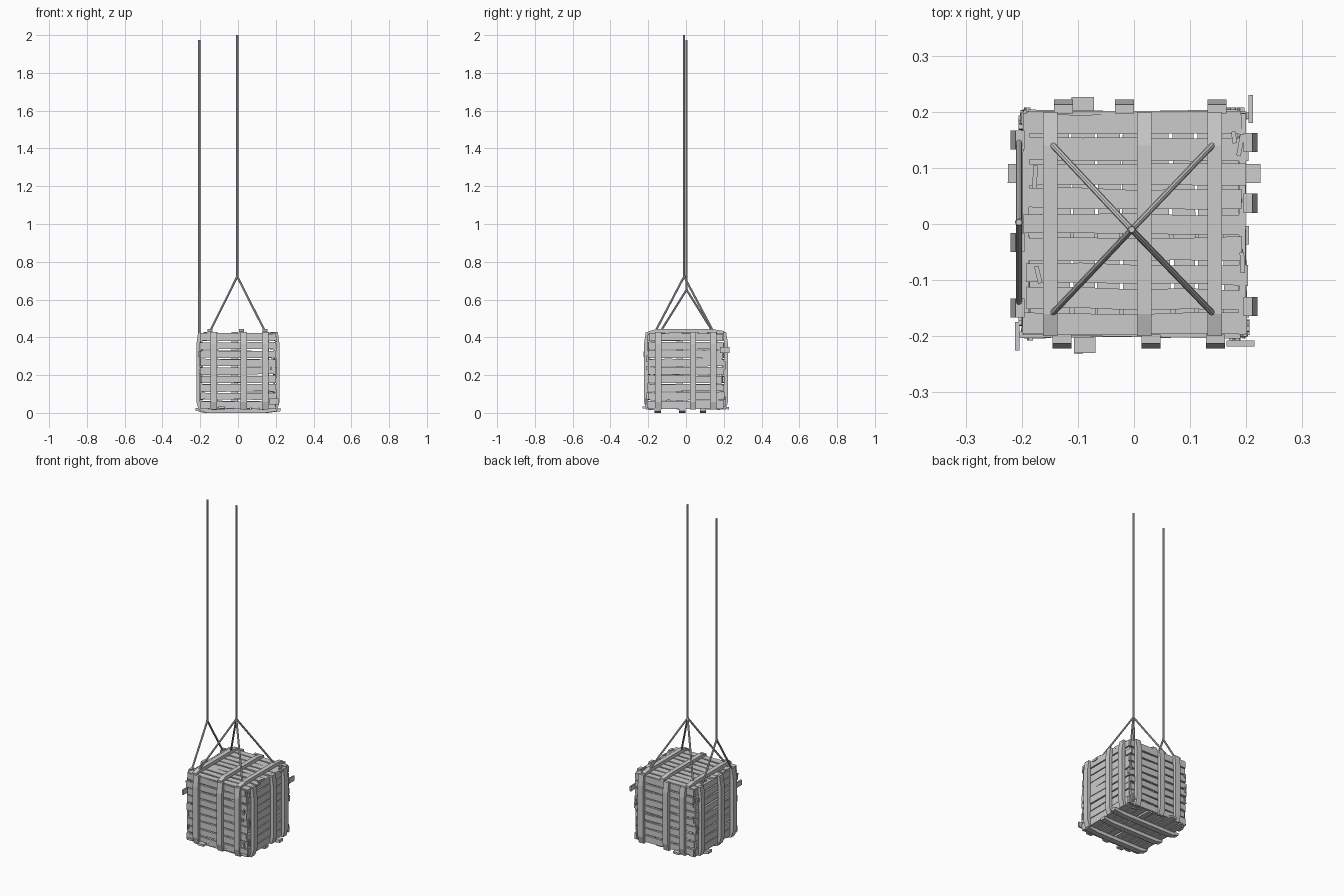
import bpy, bmesh, math, random
from mathutils import Matrix, Vector

random.seed(7)
if "Cube" in bpy.data.objects:
    bpy.data.objects.remove(bpy.data.objects["Cube"], do_unlink=True)

grey = bpy.data.materials.new("plain_grey")
grey.use_nodes = True
grey.diffuse_color = (0.6, 0.6, 0.6, 1)
bsdf = next(n for n in grey.node_tree.nodes if n.type == "BSDF_PRINCIPLED")
bsdf.inputs["Base Color"].default_value = grey.diffuse_color

X, Y, Z = Vector((1, 0, 0)), Vector((0, 1, 0)), Vector((0, 0, 1))


def jitter(amount):
    return random.uniform(-amount, amount)


def finish(bm, name, matrix=None):
    bmesh.ops.recalc_face_normals(bm, faces=bm.faces)
    mesh = bpy.data.meshes.new(name)
    bm.to_mesh(mesh)
    bm.free()
    mesh.materials.append(grey)
    obj = bpy.data.objects.new(name, mesh)
    bpy.context.collection.objects.link(obj)
    if matrix:
        obj.matrix_world = matrix
    return obj


def prism(bm, outline, depth):
    """Extrude a closed outline of 3D points along the depth vector."""
    near = [bm.verts.new(p) for p in outline]
    far = [bm.verts.new(Vector(p) + depth) for p in outline]
    bm.faces.new(near)
    bm.faces.new(far[::-1])
    for i in range(len(near)):
        j = (i + 1) % len(near)
        bm.faces.new((near[j], near[i], far[i], far[j]))
    return near + far


def plank(bm, v, half_length, width, thickness=0.012):
    """Rough board along local x with uneven edges and a slight tilt."""
    left, right = -half_length + jitter(0.008), half_length + jitter(0.008)
    stations = [left + (right - left) * i / 4 for i in range(5)]
    lower = [Vector((u, v - width / 2 + jitter(0.002), 0)) for u in stations]
    upper = [Vector((u, v + width / 2 + jitter(0.002), 0)) for u in stations]
    verts = prism(bm, lower + upper[::-1], Z * thickness)
    tilt = Matrix.Rotation(jitter(0.012), 3, "Z") @ Matrix.Rotation(jitter(0.018), 3, "Y")
    bmesh.ops.rotate(bm, cent=(0, v, 0), matrix=tilt, verts=verts)


def batten(bm, u, half_length, width):
    """Strap board along local y whose ends bend in towards the crate."""
    a, b, end = -0.8 * half_length, 0.7 * half_length, half_length
    profile = [(-end, 0.021), (a, 0.033), (b, 0.033), (end, 0.024),
               (end, 0.008), (b, 0.013), (a, 0.013), (-end, 0.006)]
    prism(bm, [(u - width / 2, v, n) for v, n in profile], X * width)


def splinter(bm):
    """Small loose chip lying near the edge of a panel."""
    side = random.choice((-1, 1))
    u, v = side * random.uniform(0.17, 0.195), jitter(0.17)
    w, h = 0.004, random.uniform(0.01, 0.022)
    verts = prism(bm, [(u - w, v - h, 0.01), (u + w, v - h, 0.01),
                       (u + w, v + h, 0.01), (u - w, v + h, 0.01)], Z * 0.009)
    bmesh.ops.rotate(bm, cent=(u, v, 0.01), verts=verts,
                     matrix=Matrix.Rotation(jitter(0.25), 3, "Z"))


def panel(name, u, v, n, origin, battens, width, half_length):
    m = Matrix((u, v, n)).transposed().to_4x4()
    m.translation = origin
    boards = bmesh.new()
    for row in range(9):
        long_board = name == "bottom" and row == 2
        plank(boards, (row - 4) * 0.0445, 0.226 if long_board else 0.196,
              random.uniform(0.034, 0.041))
    for _ in range(5):
        splinter(boards)
    finish(boards, name + "_planks", m)
    straps = bmesh.new()
    for i, pos in enumerate(battens):
        long_strap = name == "bottom" and i == 2
        batten(straps, pos, 0.225 if long_strap else half_length, width)
    finish(straps, name + "_battens", m)


# Six slatted crate panels
mid = 0.222
panel("front", X, Z, -Y, (0, -0.189, mid), (-0.128, 0.03, 0.145), 0.034, 0.205)
panel("left", Y, Z, X, (0.187, 0, mid), (-0.147, 0.037, 0.145), 0.034, 0.205)
panel("back", -X, Z, Y, (0, 0.189, mid), (-0.148, 0.017, 0.126), 0.034, 0.205)
panel("right", -Y, Z, -X, (-0.187, 0, mid), (-0.15, 0.033, 0.15), 0.034, 0.205)
panel("top", X, Y, Z, (0, 0, 0.41), (-0.149, 0.018, 0.144), 0.026, 0.2)
panel("bottom", Y, X, -Z, (0, 0, 0.033), (-0.15, -0.02, 0.09), 0.033, 0.205)

# A few overhanging side boards
for name, pos, size in (("back_overhang", (0.208, 0.205, 0.333), (0.008, 0.05, 0.03)),
                        ("front_overhang", (-0.208, -0.2, 0.31), (0.008, 0.05, 0.03)),
                        ("corner_overhang", (0.19, -0.213, 0.06), (0.05, 0.01, 0.03))):
    bm = bmesh.new()
    bmesh.ops.create_cube(bm, size=1, matrix=Matrix.Translation(pos) @ Matrix.Diagonal((*size, 1)))
    finish(bm, name)


def rope(bm, start, end, radius=0.0055):
    start, end = Vector(start), Vector(end)
    d = end - start
    m = Matrix.Translation((start + end) / 2) @ d.to_track_quat("Z", "Y").to_matrix().to_4x4()
    bmesh.ops.create_cone(bm, cap_ends=True, segments=8, radius1=radius,
                          radius2=radius, depth=d.length, matrix=m)


def sling(name, knot, top, anchors):
    bm = bmesh.new()
    rope(bm, knot, (knot[0], knot[1], top))
    for anchor in anchors:
        rope(bm, anchor, knot)
    bmesh.ops.create_icosphere(bm, subdivisions=1, radius=0.008,
                               matrix=Matrix.Translation(knot))
    finish(bm, name)


# Main four-legged sling and the two-legged side sling
sling("main_rope", (-0.004, -0.01, 0.722), 2.0,
      [(x, y, 0.43) for x in (-0.149, 0.144) for y in (-0.163, 0.145)])
sling("side_rope", (-0.205, 0.003, 0.652), 1.975,
      [(-0.205, y, 0.42) for y in (-0.142, 0.148)])
